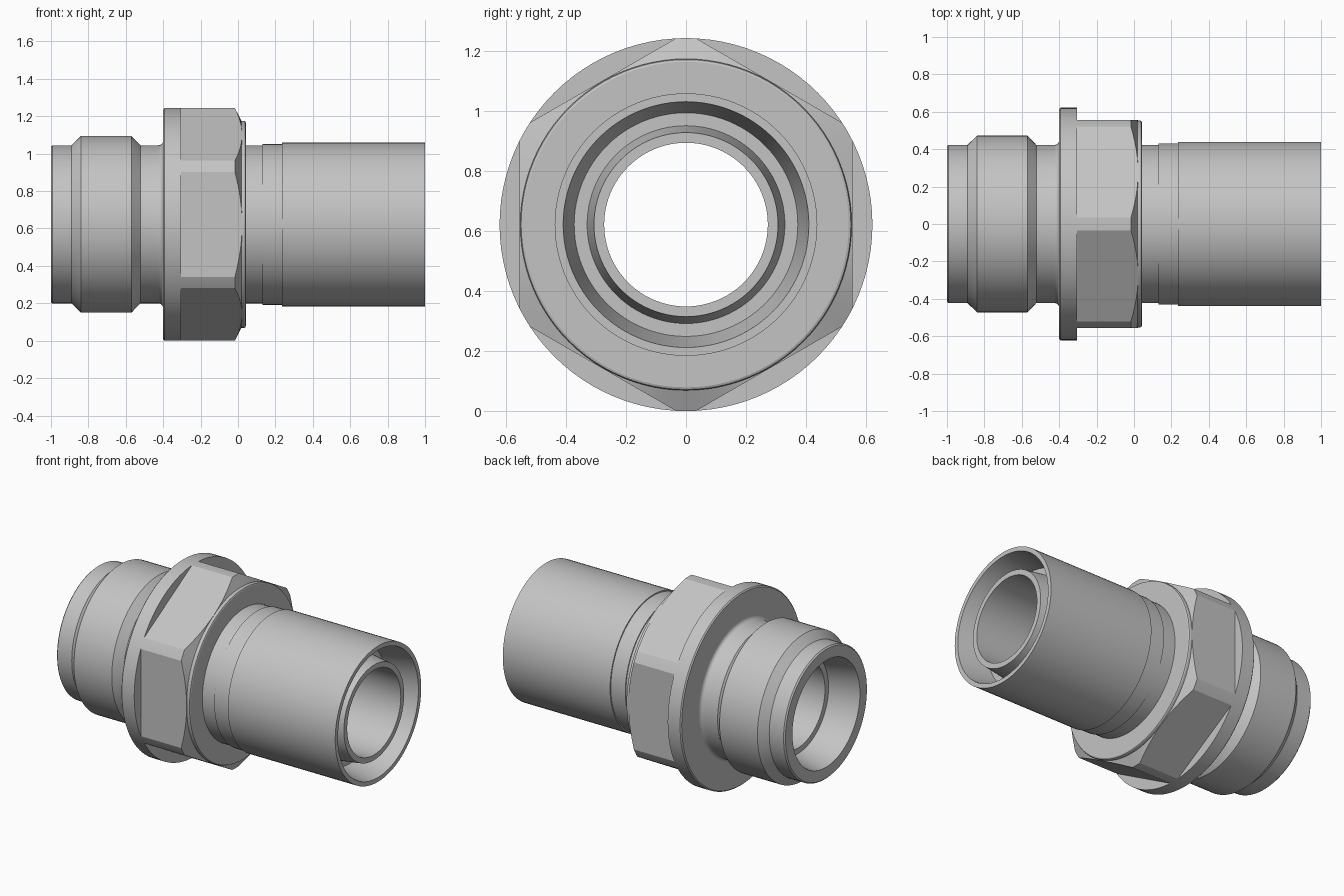
import bpy, bmesh, math

if "Cube" in bpy.data.objects:
    bpy.data.objects.remove(bpy.data.objects["Cube"])

AXIS_Z = 0.622      # height of the fitting's axis
R_MAX = 0.622       # flange and hex corner radius
FLAT = 0.555        # distance from the axis to each hex flat
SEGMENTS = 96

steel = bpy.data.materials.new("steel grey")
steel.diffuse_color = (0.55, 0.55, 0.55, 1)
steel.use_nodes = True
steel.node_tree.nodes["Principled BSDF"].inputs["Base Color"].default_value = steel.diffuse_color


def ring(bm, points):
    """Points are (x, radius, angle) around the x axis."""
    return [bm.verts.new((x, r * math.cos(a), AXIS_Z + r * math.sin(a))) for x, r, a in points]


def bridge(bm, a, b):
    n = len(a)
    for i in range(n):
        j = (i + 1) % n
        bm.faces.new((a[i], a[j], b[j], b[i]))


def finish(bm, name):
    bmesh.ops.recalc_face_normals(bm, faces=bm.faces)
    mesh = bpy.data.meshes.new(name)
    bm.to_mesh(mesh)
    bm.free()
    mesh.materials.append(steel)
    obj = bpy.data.objects.new(name, mesh)
    bpy.context.collection.objects.link(obj)
    bpy.ops.object.select_all(action='DESELECT')
    obj.select_set(True)
    bpy.context.view_layer.objects.active = obj
    bpy.ops.object.shade_smooth_by_angle(angle=math.radians(20))
    return obj


def lathe(name, profile):
    """Revolve a closed (x, radius) profile around the fitting axis."""
    bm = bmesh.new()
    angles = [2 * math.pi * i / SEGMENTS for i in range(SEGMENTS)]
    rings = [ring(bm, [(x, r, a) for a in angles]) for x, r in profile]
    for i in range(len(rings)):
        bridge(bm, rings[i], rings[(i + 1) % len(rings)])
    return finish(bm, name)


# Fillet where the threaded neck meets the flange
fillet = [(-0.425 + 0.025 * math.sin(t), 0.448 - 0.025 * math.cos(t))
          for t in (math.radians(15 * k) for k in range(7))]

outside = [
    (-1.0, 0.415), (-0.992, 0.423), (-0.89, 0.423),            # nose
    (-0.84, 0.472), (-0.57, 0.472), (-0.522, 0.423),           # thread band
    *fillet,
    (-0.40, 0.615), (-0.393, R_MAX), (-0.305, R_MAX),          # flange
    (-0.305, 0.548), (0.012, 0.548), (0.012, 0.553),           # core under the hex
    (0.033, 0.553), (0.039, 0.55), (0.042, 0.543),             # collar
    (0.042, 0.423), (0.132, 0.423), (0.132, 0.430),            # stepped neck
    (0.235, 0.430), (0.235, 0.438), (1.0, 0.438),              # tube
]
inside = [
    (1.0, 0.41), (0.80, 0.373), (0.80, 0.33),                  # tapered groove
    (0.97, 0.307), (0.97, 0.273),                              # inner sleeve tip
    (-0.80, 0.273), (-0.80, 0.31), (-0.84, 0.31),              # bore and shoulder
    (-1.0, 0.344),                                             # conical seat
]
lathe("fitting_body", outside + inside)

# Hex with rounded-off corners and a chamfered right end
half = math.acos(FLAT / R_MAX)
strip = math.pi / 3 - 2 * half
samples = []
for side in range(6):
    mid = side * math.pi / 3
    for k in range(16):
        t = -half + 2 * half * k / 16
        samples.append((mid + t, FLAT / math.cos(t)))
    for k in range(4):
        samples.append((mid + half + strip * k / 4, R_MAX))

bm = bmesh.new()
left = ring(bm, [(-0.305, r, a) for a, r in samples])
right = ring(bm, [(0.022 - (r - FLAT) * 0.577, r, a) for a, r in samples])
inner = ring(bm, [(0.022, 0.545, a) for a, r in samples])
back = ring(bm, [(-0.305, 0.545, a) for a, r in samples])
bridge(bm, left, right)
bridge(bm, right, inner)
bridge(bm, inner, back)
bridge(bm, back, left)
finish(bm, "hex_nut")
